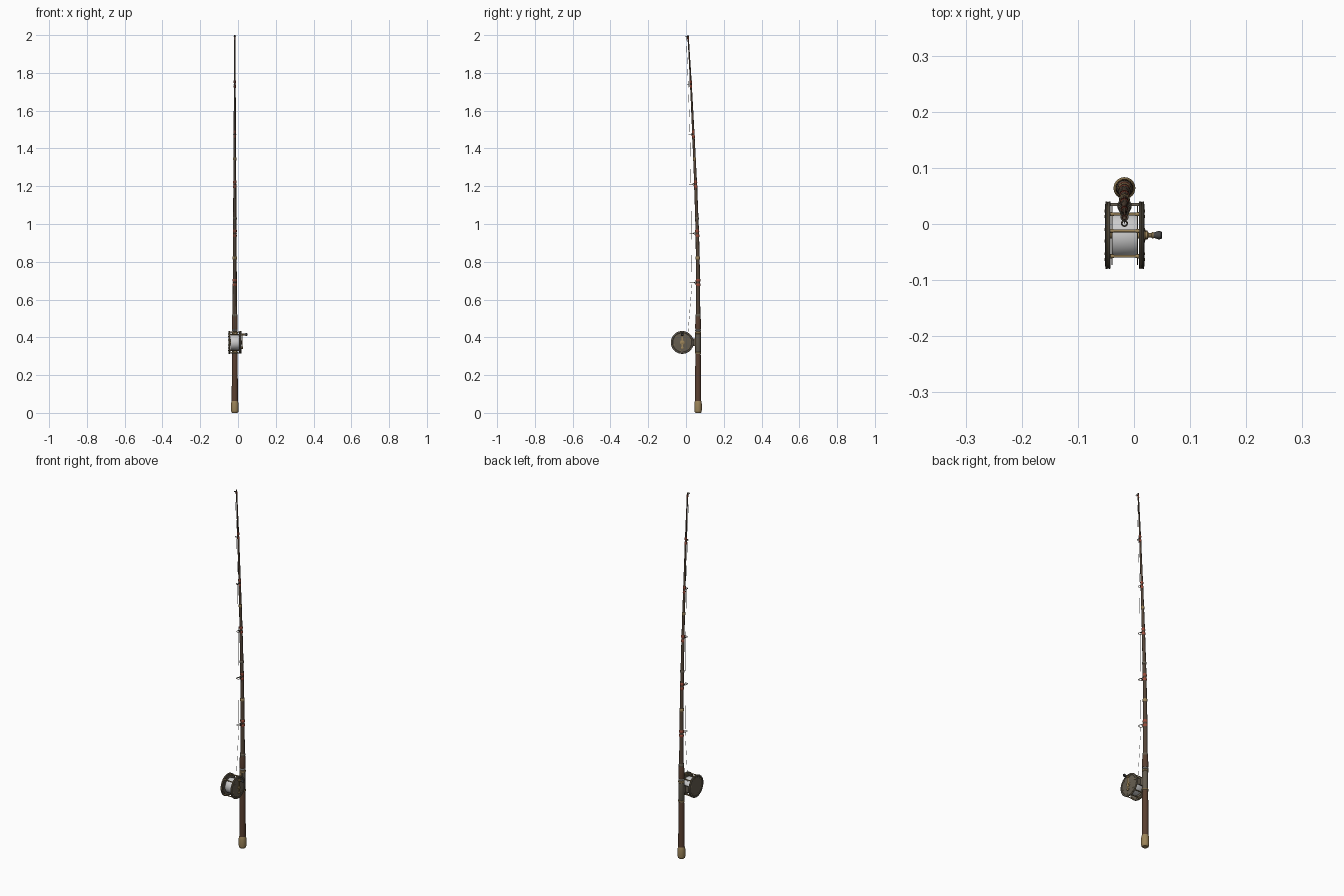
import bpy, bmesh
from math import sin, cos, pi, radians
from mathutils import Vector, Matrix

if "Cube" in bpy.data.objects:
    bpy.data.objects.remove(bpy.data.objects["Cube"])

CX, RY = -0.017, 0.064            # rod axis
REEL = Vector((-0.0165, -0.02, 0.373))


def mat(name, c):
    m = bpy.data.materials.new(name)
    m.diffuse_color = (*c, 1)
    m.use_nodes = True
    m.node_tree.nodes["Principled BSDF"].inputs["Base Color"].default_value = m.diffuse_color
    return m


WOOD = mat("dark_wood", (0.10, 0.05, 0.03))
BLANK = mat("rod_brown", (0.09, 0.06, 0.04))
BRASS = mat("aged_brass", (0.33, 0.23, 0.10))
BRONZE = mat("dark_bronze", (0.13, 0.11, 0.08))
RED = mat("red_thread", (0.32, 0.07, 0.04))
LINE = mat("pale_line", (0.62, 0.62, 0.60))
DARK = mat("black_metal", (0.06, 0.06, 0.06))


def rod_y(z):
    pts = [(0, .064), (.7, .064), (.95, .060), (1.21, .051), (1.475, .039), (1.74, .026), (2.0, .011)]
    for (a, p), (b, q) in zip(pts, pts[1:]):
        if z <= b:
            return p + (q - p) * (z - a) / (b - a)
    return pts[-1][1]


def finish(name, bm, m, angle=35):
    bmesh.ops.recalc_face_normals(bm, faces=bm.faces)
    me = bpy.data.meshes.new(name)
    bm.to_mesh(me)
    bm.free()
    ob = bpy.data.objects.new(name, me)
    bpy.context.collection.objects.link(ob)
    me.materials.append(m)
    bpy.ops.object.select_all(action='DESELECT')
    ob.select_set(True)
    bpy.context.view_layer.objects.active = ob
    bpy.ops.object.shade_smooth_by_angle(angle=radians(angle))
    return ob


def lathe(name, prof, m, place, n=24):
    """prof: (height, radius) pairs; place(u, v, h) maps to world."""
    bm = bmesh.new()
    rings = [[bm.verts.new(place(r * cos(2 * pi * i / n), r * sin(2 * pi * i / n), h))
              for i in range(n)] for h, r in prof]
    for a, b in zip(rings, rings[1:]):
        for i in range(n):
            bm.faces.new((a[i], a[(i + 1) % n], b[(i + 1) % n], b[i]))
    bm.faces.new(rings[0])
    bm.faces.new(rings[-1])
    return finish(name, bm, m)


def on_rod(u, v, h):
    return Vector((CX + u, rod_y(h) + v, h))


def on_reel(u, v, h):
    return REEL + Vector((h, u, v))


def tube(name, pts, r, m, closed=False, sides=6, smooth=False):
    c = bpy.data.curves.new(name, 'CURVE')
    c.dimensions = '3D'
    c.bevel_depth = r
    c.bevel_resolution = max(0, sides // 2 - 2)
    c.use_fill_caps = True
    s = c.splines.new('POLY')
    s.points.add(len(pts) - 1)
    for p, q in zip(s.points, pts):
        p.co = (*q, 1)
    s.use_cyclic_u = closed
    tmp = bpy.data.objects.new(name, c)
    bpy.context.collection.objects.link(tmp)
    bpy.context.view_layer.update()
    me = bpy.data.meshes.new_from_object(tmp.evaluated_get(bpy.context.evaluated_depsgraph_get()))
    bpy.data.objects.remove(tmp)
    bm = bmesh.new()
    bm.from_mesh(me)
    return finish(name, bm, m, 60)


def band(name, z, h, r, m):
    b = h * 0.2
    lathe(name, [(z - h / 2, r * .85), (z - h / 2 + b, r), (z + h / 2 - b, r), (z + h / 2, r * .85)], m, on_rod)


# Butt cap, grips and reel seat
lathe("butt_cap", [(0, .014), (.004, .018), (.012, .0195), (.05, .0195), (.058, .018), (.064, .0165)], BRASS, on_rod)
lathe("rear_grip", [(.06, .0165), (.1, .0165), (.2, .0155), (.3, .0145), (.315, .0135)], WOOD, on_rod)
lathe("reel_seat", [(.31, .0135), (.312, .0145), (.425, .0145), (.427, .0130), (.445, .0130)], BRONZE, on_rod)
band("seat_ring_lower", .318, .01, .0165, BRASS)
band("seat_ring_upper", .424, .012, .0165, BRASS)
band("seat_collar", .437, .007, .0155, LINE)
lathe("fore_grip", [(.442, .0145), (.45, .0155), (.48, .0148), (.51, .0135), (.52, .0115)], WOOD, on_rod)


# Tapered blank
def blank_r(z):
    return .0118 + (.0032 - .0118) * (z - .5) / 1.5


zs = [.51, .7, .82, .95, 1.08, 1.21, 1.34, 1.475, 1.61, 1.74, 1.87, 2.0]
lathe("rod_blank", [(z, blank_r(z)) for z in zs], BLANK, on_rod, 16)
for i, z in enumerate((.515, .82, 1.03, 1.345)):
    band(f"ferrule_{i}", z, .016, blank_r(z) + .002, BRASS if i % 2 else BRONZE)

# Line guides: ring, legs and thread wraps
guides = [(.69, .032, .0115), (.95, .028, .0095), (1.21, .026, .0080),
          (1.475, .021, .0068), (1.74, .012, .0056), (1.994, .001, .0048)]
for i, (z, gy, r) in enumerate(guides):
    tube(f"guide_ring_{i}", [(CX + r * cos(2 * pi * k / 20), gy + r * sin(2 * pi * k / 20), z)
                             for k in range(20)], .0015, BRONZE, True)
    last = i == len(guides) - 1
    for s in ((-1,) if last else (-1, 1)):
        zf = z + s * .03
        foot = rod_y(zf) - blank_r(zf) * .9
        tube(f"guide_leg_{i}_{s}", [(CX, gy + r, z), (CX, rod_y(z) - blank_r(z) - .001, z + s * .008),
                                    (CX, foot, zf)], .0014, BRONZE)
        band(f"thread_wrap_{i}_{s}", z + s * .012, .016, blank_r(z) + .0013, RED)
    if not last:
        for s in (-1, 1):
            tube(f"guide_strut_{i}_{s}", [(CX + s * r * .8, gy + r * .6, z),
                                          (CX + s * blank_r(z) * .6, rod_y(z) - blank_r(z) * .7, z)], .0012, BRONZE)

# Fishing line from spool through guides
tube("fishing_line", [(CX, .009, .402)] + [(CX, gy, z) for z, gy, r in guides], .0007, LINE, sides=4)

# Reel: side plates, spool and wound line
for s, n in ((-1, "left"), (1, "right")):
    prof = [(.0255, .050), (.0255, .0595), (.0275, .0605), (.0295, .0590), (.0305, .0590),
            (.0325, .0605), (.0345, .0595), (.0350, .052), (.0335, .050), (.0340, .018), (.0350, .012)]
    lathe(f"side_plate_{n}", [(s * h, r) for h, r in prof], BRONZE, on_reel, 40)
    lathe(f"spool_flange_{n}", [(s * .0215, .020), (s * .0215, .053), (s * .0232, .053), (s * .0232, .020)],
          BRONZE, on_reel, 40)
    lathe(f"rim_ring_{n}", [(s * .0295, .0597), (s * .0297, .0603), (s * .0303, .0603), (s * .0305, .0597)],
          BRASS, on_reel, 40)
    for k in range(6):
        a = 2 * pi * k / 6 + .3
        lathe(f"plate_screw_{n}_{k}", [(s * .033, .0026), (s * .0358, .0026), (s * .0362, .0015)], BRASS,
              lambda u, v, h, a=a: on_reel(u + .045 * cos(a), v + .045 * sin(a), h), 8)
lathe("wound_line", [(-.022, .0385), (-.018, .040), (.018, .040), (.022, .0385)], LINE, on_reel, 40)
lathe("spool_axle", [(-.034, .006), (.034, .006)], BRASS, on_reel, 16)

# Frame pillars joining the plates
for k, deg in enumerate((-48, 48, 82, 132, 228, 278)):
    a = radians(deg)
    lathe(f"pillar_{k}", [(-.028, .0036), (-.022, .0036), (-.019, .0026), (.019, .0026), (.022, .0036), (.028, .0036)],
          BRASS, lambda u, v, h, a=a: on_reel(u + .056 * cos(a), v + .056 * sin(a), h), 10)


def box(name, c, size, m, bevel=.001):
    bm = bmesh.new()
    bmesh.ops.create_cube(bm, size=1, matrix=Matrix.Translation(c) @ Matrix.Diagonal((*size, 1)))
    bmesh.ops.bevel(bm, geom=bm.edges[:], offset=bevel, segments=2, affect='EDGES')
    return finish(name, bm, m)


# Reel foot on the seat
box("foot_bridge", (CX, .0345, .373), (.056, .005, .034), BRONZE)
box("foot_stem", (CX, .043, .373), (.014, .016, .040), BRONZE)
box("reel_foot", (CX, .0495, .371), (.016, .005, .100), BRASS)

# Crank and handle knob
lathe("crank_hub", [(.033, .012), (.036, .012), (.037, .008), (.0405, .008), (.0415, .005)], BRASS, on_reel, 20)
box("crank_arm", REEL + Vector((.0385, 0, .008)), (.003, .009, .076), BRASS)
lathe("crank_counterweight", [(.036, .007), (.041, .007), (.042, .005)], BRASS,
      lambda u, v, h: on_reel(u, v - .028, h), 16)
lathe("handle_collar", [(.036, .0065), (.041, .0065), (.043, .004), (.047, .004), (.049, .006), (.051, .006)], BRASS,
      lambda u, v, h: on_reel(u, v + .042, h), 16)
lathe("handle_knob", [(.050, .0045), (.054, .0055), (.060, .0075), (.0645, .0070), (.0668, .0045)], DARK,
      lambda u, v, h: on_reel(u, v + .042, h), 16)
